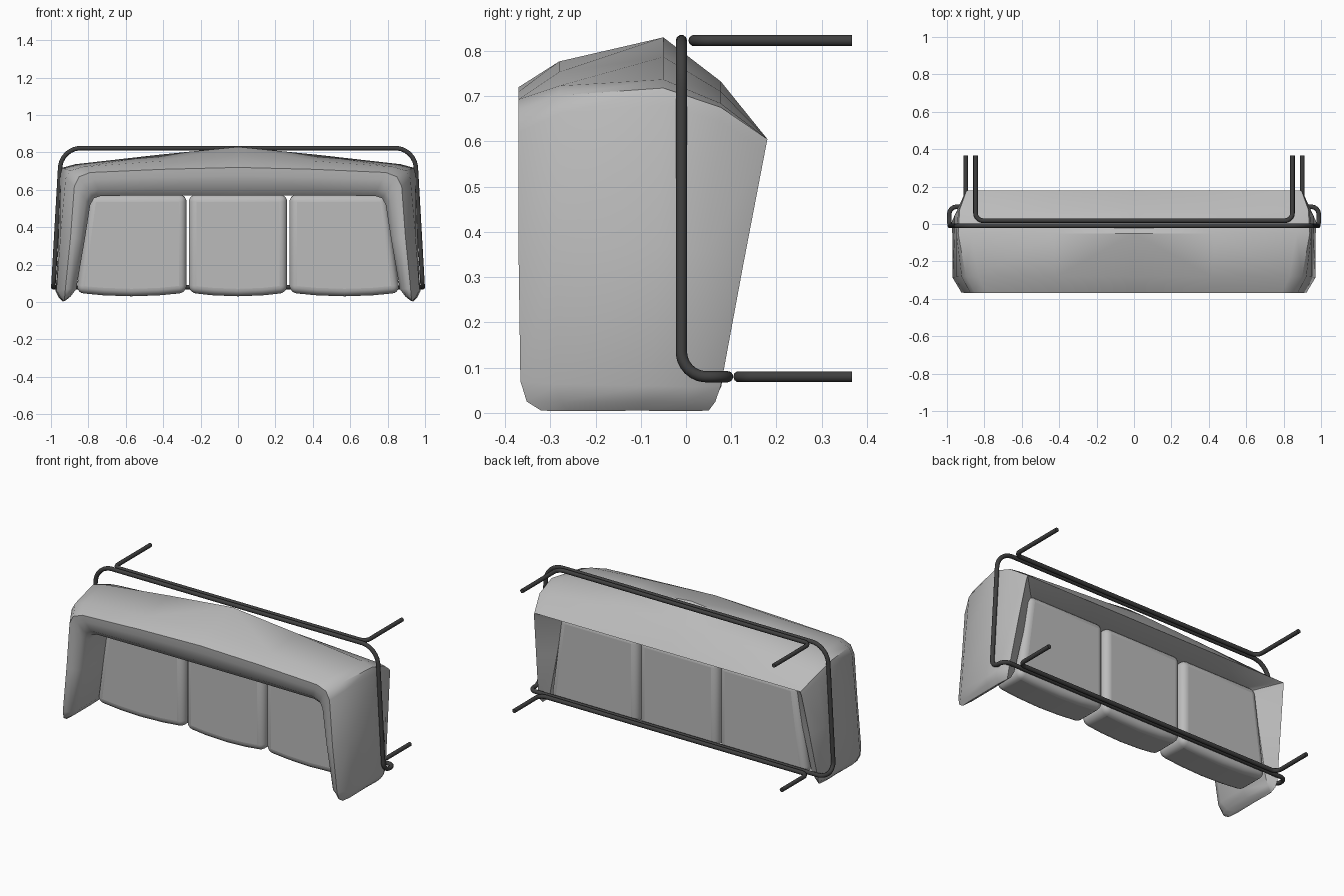
import bpy, bmesh, math
from mathutils import Vector

if "Cube" in bpy.data.objects:
    bpy.data.objects.remove(bpy.data.objects["Cube"])


def material(name, rgb):
    m = bpy.data.materials.new(name)
    m.diffuse_color = (*rgb, 1)
    m.use_nodes = True
    m.node_tree.nodes["Principled BSDF"].inputs["Base Color"].default_value = m.diffuse_color
    return m


FABRIC = material("light grey fabric", (0.5, 0.5, 0.5))
METAL = material("dark metal", (0.05, 0.05, 0.05))


def finish(bm, name, mat):
    bmesh.ops.recalc_face_normals(bm, faces=bm.faces)
    me = bpy.data.meshes.new(name)
    bm.to_mesh(me)
    bm.free()
    me.materials.append(mat)
    ob = bpy.data.objects.new(name, me)
    bpy.context.collection.objects.link(ob)
    return ob


def smooth(ob, deg):
    bpy.ops.object.select_all(action='DESELECT')
    ob.select_set(True)
    bpy.context.view_layer.objects.active = ob
    bpy.ops.object.shade_smooth_by_angle(angle=math.radians(deg))


def fillet(pts, closed):
    """Round the corners of a path; each point is (x, y, z, radius)."""
    out, n = [], len(pts)
    for i, p in enumerate(pts):
        c, r = Vector(p[:3]), p[3]
        if r == 0:
            out.append(c)
            continue
        a = (Vector(pts[i - 1][:3]) - c).normalized()
        b = (Vector(pts[(i + 1) % n][:3]) - c).normalized()
        half = a.angle(b) / 2
        d = r / math.tan(half)
        mid = c + (a + b).normalized() * (r / math.sin(half))
        s, e = c + a * d - mid, c + b * d - mid
        out += [mid + s.lerp(e, k / 8).normalized() * r for k in range(9)]
    return out


def rod(name, pts, closed=False, radius=0.0125):
    cu = bpy.data.curves.new(name, 'CURVE')
    cu.dimensions = '3D'
    cu.bevel_depth = radius
    cu.bevel_resolution = 3
    cu.use_fill_caps = True
    path = fillet(pts, closed)
    sp = cu.splines.new('POLY')
    sp.points.add(len(path) - 1)
    for q, co in zip(sp.points, path):
        q.co = (*co, 1)
    sp.use_cyclic_u = closed
    cu.materials.append(METAL)
    ob = bpy.data.objects.new(name, cu)
    bpy.context.collection.objects.link(ob)


# Wrap-around back and arms: sections from arm tip to centre.
# Each section: rim, outer ridge, lower edge, inner low, inner high
sections = [
    [(.93, -.32, .005), (.935, -.10, .005), (.93, .05, .005), (.925, .03, .01), (.92, -.12, .01)],
    [(.927, -.352, .025), (.955, -.09, .025), (.937, .065, .025), (.90, .045, .03), (.895, -.13, .03)],
    [(.923, -.366, .07), (.97, -.08, .06), (.94, .077, .06), (.88, .05, .07), (.865, -.13, .07)],
    [(.895, -.37, .35), (.96, -.06, .37), (.92, .127, .33), (.825, .06, .33), (.82, -.13, .33)],
    [(.875, -.37, .62), (.95, -.05, .68), (.90, .175, .58), (.79, .06, .53), (.79, -.13, .52)],
    [(.85, -.37, .67), (.94, -.05, .718), (.895, .18, .605), (.77, .06, .56), (.77, -.13, .555)],
    [(.79, -.37, .693), (.87, -.05, .737), (.85, .18, .605), (.74, .06, .57), (.73, -.13, .568)],
    [(.40, -.37, .71), (.43, -.05, .787), (.42, .18, .605), (.37, .06, .572), (.36, -.13, .57)],
    [(0, -.37, .72), (0, -.05, .83), (0, .18, .605), (0, .06, .572), (0, -.13, .57)],
]


def full_ring(i, s):
    """Add the bulged outer points and the rolled inner lip to a section."""
    rim, ridge, low, in_low, in_high = map(Vector, s)
    out = ridge - in_high
    out.y = 0
    out.normalize()
    if i == len(sections) - 1:
        out.x = 0
    swell = (.004, .012, .03, .03, .026, .02, .017, .015, .015)[i]
    upper = rim.lerp(ridge, .38) + out * swell
    upper.y = rim.y + .28 * (ridge.y - rim.y)
    lower = ridge.lerp(low, .5) + out * min(swell, .02)
    lower.y += .012
    lip_a = rim.lerp(in_high, .3)
    lip_a.y = rim.y + .004
    lip_b = rim.lerp(in_high, .72)
    lip_b.y = rim.y + .02
    lip_c = in_high.copy()
    lip_c.y = rim.y + .06
    return [rim, upper, ridge, lower, low, in_low, in_high, lip_c, lip_b, lip_a]


bm = bmesh.new()
rings = [[bm.verts.new(p) for p in full_ring(i, s)] for i, s in enumerate(sections)]
for r0, r1 in zip(rings, rings[1:]):
    for k in range(10):
        j = (k + 1) % 10
        bm.faces.new((r0[k], r0[j], r1[j], r1[k]))
bm.faces.new(rings[0])
shell = finish(bm, "back_and_arms", FABRIC)
# make sure the open half faces outward
mesh = shell.data
probe = max(mesh.polygons, key=lambda f: f.center.z)
if probe.normal.z < 0:
    mesh.flip_normals()
smooth(shell, 42)
mir = shell.modifiers.new("mirror", 'MIRROR')
mir.use_clip = True


# Three seat cushions: bevelled outlines in x-z, extruded through y
def cushion(name, xl0, xr0, xl1, xr1):
    w = xr0 - xl0
    outline = [(xl0, .05), (xl0 + w * .25, .036), (xl0 + w * .5, .031),
               (xl0 + w * .75, .036), (xr0, .05), (xr1, .575), (xl1, .575)]
    bm = bmesh.new()
    front = [bm.verts.new((x, -.135, z)) for x, z in outline]
    back = [bm.verts.new((x, .08, z)) for x, z in outline]
    bm.faces.new(front)
    bm.faces.new(back[::-1])
    n = len(outline)
    for i in range(n):
        j = (i + 1) % n
        bm.faces.new((front[i], back[i], back[j], front[j]))
    ob = finish(bm, name, FABRIC)
    bev = ob.modifiers.new("bevel", 'BEVEL')
    bev.width = 0.04
    bev.segments = 5
    bev.limit_method = 'ANGLE'
    bev.angle_limit = math.radians(40)
    smooth(ob, 40)


cushion("middle_cushion", -.263, .263, -.263, .263)
cushion("right_cushion", .275, .865, .275, .795)
cushion("left_cushion", -.865, -.275, -.795, -.275)

# Tube frame looping round the sofa
half = [(.945, -.01, .823, .11), (.9875, -.01, .08, .055), (.9875, .092, .08, .04)]
rod("tube_frame", half + [(-x, y, z, r) for x, y, z, r in half[::-1]], True)


# U-shaped leg rods
def legs(name, x, y, z):
    rod(name, [(-x, .367, z, 0), (-x, y, z, .04), (x, y, z, .04), (x, .367, z, 0)])


legs("back_legs", .847, .018, .823)
legs("front_legs", .90, .117, .08)
